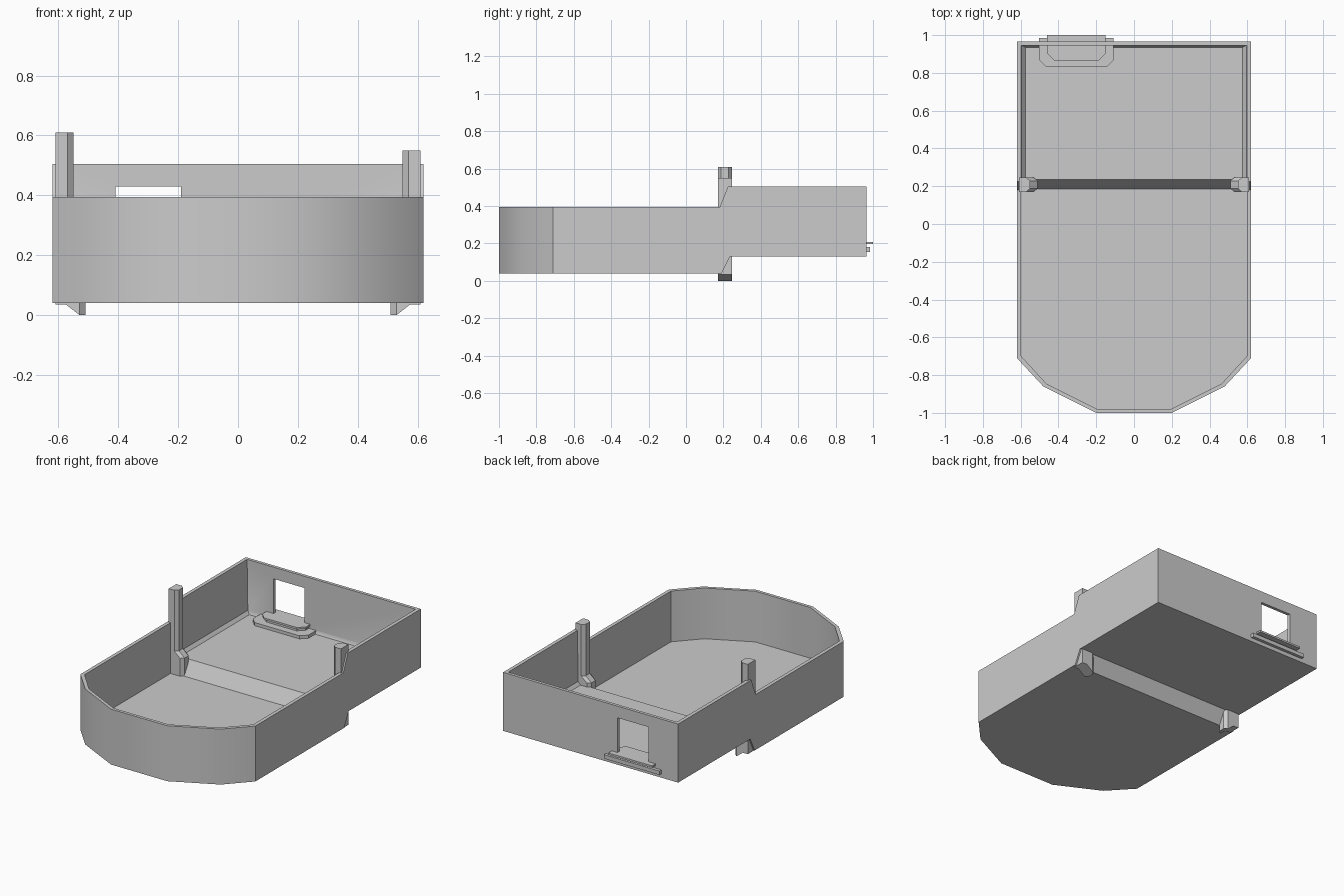
import bpy, bmesh, math

if "Cube" in bpy.data.objects:
    bpy.data.objects.remove(bpy.data.objects["Cube"])


def finish(name, bm):
    bmesh.ops.recalc_face_normals(bm, faces=bm.faces[:])
    mesh = bpy.data.meshes.new(name)
    bm.to_mesh(mesh)
    bm.free()
    ob = bpy.data.objects.new(name, mesh)
    bpy.context.collection.objects.link(ob)
    return ob


def loft(name, rings):
    """Closed solid through rings of equal point count."""
    bm = bmesh.new()
    vs = [[bm.verts.new(p) for p in r] for r in rings]
    n = len(rings[0])
    for a, b in zip(vs, vs[1:]):
        for i in range(n):
            j = (i + 1) % n
            bm.faces.new((a[i], a[j], b[j], b[i]))
    bm.faces.new(vs[0])
    bm.faces.new(vs[-1])
    return finish(name, bm)


def prism(name, pts, z0, z1):
    return loft(name, [[(x, y, z) for x, y in pts] for z in (z0, z1)])


# Tray shell: each ring lists its right half, back to front, then mirrors it
def half(w, back, s1, s0, z_back, z_front, ins=0.0):
    nose = [(0.62, -0.71), (0.48, -0.86), (0.2, -1.0)]
    if ins:
        nose = [(0.597, -0.70), (0.463, -0.846), (0.195, -0.98)]
    r = [(w, back, z_back), (w, s1, z_back), (nose[0][0], s0, z_front)]
    return r + [(x, y, z_front) for x, y in nose]


def build_tray():
    halves = [
        half(0.62, 0.965, 0.235, 0.19, 0.13, 0.04),           # underside
        half(0.62, 0.965, 0.225, 0.18, 0.505, 0.395),         # outer rim
        half(0.597, 0.945, 0.225, 0.18, 0.505, 0.395, 1),     # inner rim
        half(0.592, 0.945, 0.235, 0.185, 0.18, 0.09, 1),      # foot of wall
        half(0.575, 0.935, 0.235, 0.185, 0.16, 0.07, 1),      # floor
    ]
    bm = bmesh.new()
    rings = []
    for h in halves:
        right = [bm.verts.new(p) for p in h]
        left = [bm.verts.new((-x, y, z)) for x, y, z in h]
        rings.append(right + left[::-1])
    n = len(rings[0])
    for a, b in zip(rings, rings[1:]):
        for i in range(n):
            j = (i + 1) % n
            bm.faces.new((a[i], a[j], b[j], b[i]))
    for r in (rings[0], rings[-1]):
        for i in range(n // 2 - 1):
            bm.faces.new((r[i], r[i + 1], r[n - 2 - i], r[n - 1 - i]))
    return finish("tray_shell", bm)


tray = build_tray()

# Window opening in the back wall
cutter = prism("window_cutter", [(-0.41, 0.9), (-0.19, 0.9), (-0.19, 1.05), (-0.41, 1.05)], 0.181, 0.43)
cutter.hide_render = True
mod = tray.modifiers.new("window", 'BOOLEAN')
mod.operation = 'DIFFERENCE'
mod.solver = 'EXACT'
mod.object = cutter
bpy.context.view_layer.objects.active = tray
tray.select_set(True)
bpy.ops.object.modifier_apply(modifier=mod.name)
bpy.data.objects.remove(cutter)
bpy.ops.object.shade_smooth_by_angle(angle=math.radians(30))


# Sill plates under the window, chamfered on the inside
def plate(name, hw, y0, y1, z0, z1, c=0.038):
    m = -0.305
    prism(name, [(m - hw, y1), (m - hw, y0 + c), (m - hw + c, y0),
                 (m + hw - c, y0), (m + hw, y0 + c), (m + hw, y1)], z0, z1)


plate("sill_lower", 0.197, 0.83, 0.985, 0.155, 0.18)
plate("sill_spacer", 0.145, 0.875, 0.965, 0.178, 0.198)
plate("sill_upper", 0.155, 0.865, 1.0, 0.196, 0.208)


# Posts: slim top, then a foot that slides inward and down
def post(name, side, top):
    sec = [(0.61, 0.17), (0.575, 0.17), (0.57, 0.17), (0.55, 0.188),
           (0.55, 0.228), (0.57, 0.246), (0.575, 0.246), (0.61, 0.246)]
    levels = [(top, 0, 0), (0.22, 0, 0), (0.22, 0.04, 0.035), (0.035, 0.04, 0.035)]
    rings = []
    for z, slide, drop in levels:
        ring = []
        for i, (x, y) in enumerate(sec):
            k = 2 <= i <= 5
            dz = drop * k
            if slide and z > 0.1 and not k:
                dz = 0.002
            ring.append((side * (x - slide * k), y, z - dz))
        rings.append(ring)
    loft(name, rings)


post("left_post", -1, 0.61)
post("right_post", 1, 0.55)
